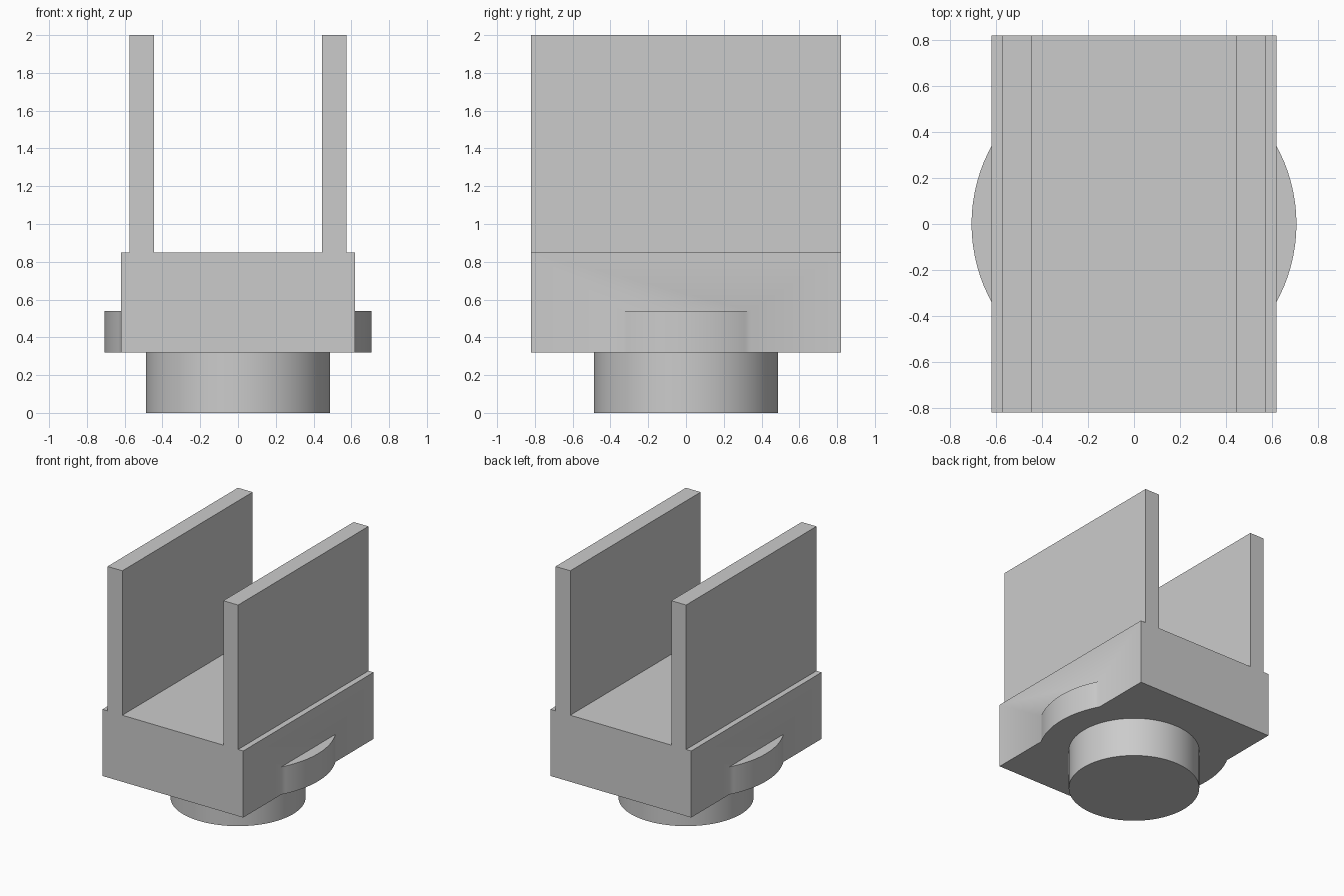
import bpy

cube = bpy.data.objects.get("Cube")
if cube:
    bpy.data.objects.remove(cube, do_unlink=True)

GREY = (0.6, 0.6, 0.6, 1)
mat = bpy.data.materials.new("light grey")
mat.use_nodes = True
mat.diffuse_color = GREY
mat.node_tree.nodes["Principled BSDF"].inputs["Base Color"].default_value = GREY

DEPTH = 1.64
BASE_Z, BASE_TOP, TOP = 0.32, 0.85, 2.0


def box(name, x0, x1, z0, z1):
    bpy.ops.mesh.primitive_cube_add(size=1, location=((x0 + x1) / 2, 0, (z0 + z1) / 2))
    ob = bpy.context.object
    ob.name = name
    ob.scale = (x1 - x0, DEPTH, z1 - z0)
    bpy.ops.object.transform_apply(location=False, rotation=False, scale=True)
    ob.data.materials.append(mat)
    return ob


def disc(name, radius, z0, z1):
    bpy.ops.mesh.primitive_cylinder_add(vertices=96, radius=radius, depth=z1 - z0,
                                        location=(0, 0, (z0 + z1) / 2))
    ob = bpy.context.object
    ob.name = name
    ob.data.materials.append(mat)
    bpy.ops.object.shade_smooth_by_angle()
    return ob


# Block with a round flange bulging from both sides
base = box("base_block", -0.62, 0.62, BASE_Z, BASE_TOP)
flange = disc("flange_cutter", 0.707, BASE_Z, 0.54)
flange.hide_render = True
union = base.modifiers.new("flange", "BOOLEAN")
union.operation = "UNION"
union.object = flange
bpy.context.view_layer.objects.active = base
bpy.ops.object.modifier_apply(modifier=union.name)
bpy.data.objects.remove(flange, do_unlink=True)
bpy.ops.object.select_all(action="DESELECT")
base.select_set(True)
bpy.ops.object.shade_smooth_by_angle()

# Round peg underneath
disc("peg", 0.487, 0, BASE_Z)

# Two upright walls
box("left_wall", 0.445, 0.575, BASE_TOP, TOP)
box("right_wall", -0.575, -0.445, BASE_TOP, TOP)
